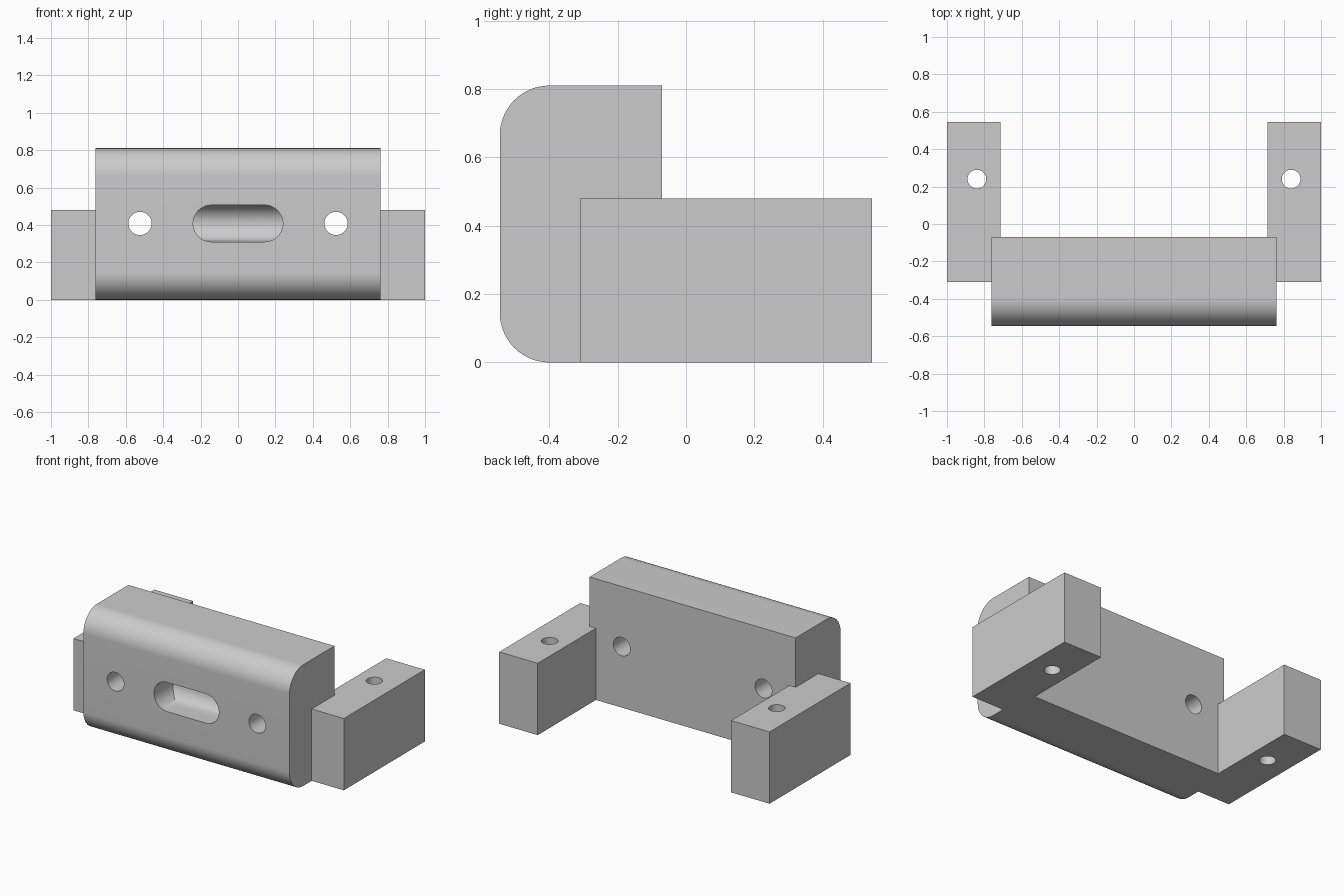
import bpy, bmesh, math
from mathutils import Matrix, Vector

# Remove the default cube
if "Cube" in bpy.data.objects:
    bpy.data.objects.remove(bpy.data.objects["Cube"], do_unlink=True)

grey = bpy.data.materials.new("plain_grey")
grey.use_nodes = True
grey.diffuse_color = (0.6, 0.6, 0.6, 1)
grey.node_tree.nodes["Principled BSDF"].inputs["Base Color"].default_value = (0.6, 0.6, 0.6, 1)

FRONT, BACK, HEIGHT, HALF_WIDTH = -0.545, -0.07, 0.81, 0.762
ROUND = 0.145
HOLE_Z = 0.408
SLOT_R = 0.098


def add_object(name, bm):
    mesh = bpy.data.meshes.new(name)
    bmesh.ops.recalc_face_normals(bm, faces=bm.faces)
    bm.to_mesh(mesh)
    bm.free()
    mesh.materials.append(grey)
    obj = bpy.data.objects.new(name, mesh)
    bpy.context.collection.objects.link(obj)
    return obj


def arc(cx, cy, r, start, end, steps=24):
    return [(cx + r * math.cos(math.radians(start + (end - start) * i / steps)),
             cy + r * math.sin(math.radians(start + (end - start) * i / steps)))
            for i in range(steps + 1)]


def extrude(name, points, move):
    """Face from 3D points, swept along a vector."""
    bm = bmesh.new()
    face = bm.faces.new([bm.verts.new(p) for p in points])
    swept = bmesh.ops.extrude_face_region(bm, geom=[face])["geom"]
    bmesh.ops.translate(bm, vec=Vector(move),
                        verts=[v for v in swept if isinstance(v, bmesh.types.BMVert)])
    return add_object(name, bm)


def box(name, lo, hi):
    bm = bmesh.new()
    lo, hi = Vector(lo), Vector(hi)
    bmesh.ops.create_cube(bm, size=1, matrix=Matrix.Translation((lo + hi) / 2)
                          @ Matrix.Diagonal((*(hi - lo), 1)))
    return add_object(name, bm)


def cylinder(name, centre, radius, depth, rotation=Matrix()):
    bm = bmesh.new()
    bmesh.ops.create_cone(bm, cap_ends=True, segments=48, radius1=radius, radius2=radius,
                          depth=depth, matrix=Matrix.Translation(centre) @ rotation)
    return add_object(name, bm)


def combine(target, tool, operation):
    """Apply a boolean and discard the tool."""
    mod = target.modifiers.new(operation.lower(), 'BOOLEAN')
    mod.operation, mod.object, mod.solver = operation, tool, 'EXACT'
    bpy.context.view_layer.objects.active = target
    bpy.ops.object.modifier_apply(modifier=mod.name)
    bpy.data.objects.remove(tool, do_unlink=True)


# Crossbar with rounded front edges
profile = ([(BACK, 0)] + [(BACK, HEIGHT)]
           + arc(FRONT + ROUND, HEIGHT - ROUND, ROUND, 90, 180)
           + arc(FRONT + ROUND, ROUND, ROUND, 180, 270))
body = extrude("bracket_body", [(-HALF_WIDTH, y, z) for y, z in profile],
               (2 * HALF_WIDTH, 0, 0))

# Side arms
for s in (-1, 1):
    xs = sorted((s * 0.715, s * 1.0))
    combine(body, box("side_arm", (xs[0], -0.31, 0), (xs[1], 0.545, 0.48)), 'UNION')

# Screw holes through the crossbar and the arms
turn = Matrix.Rotation(math.pi / 2, 4, 'X')
for s in (-1, 1):
    combine(body, cylinder("bar_hole", (s * 0.524, -0.3, HOLE_Z), 0.062, 1, turn), 'DIFFERENCE')
    combine(body, cylinder("arm_hole", (s * 0.84, 0.24, 0.25), 0.05, 1), 'DIFFERENCE')

# Finger slot with a half-round floor
outline = (arc(0.24 - SLOT_R, HOLE_Z, SLOT_R, -90, 90)
           + arc(SLOT_R - 0.24, HOLE_Z, SLOT_R, 90, 270))
slot = extrude("slot", [(x, FRONT - 0.1, z) for x, z in outline], (0, 0.4, 0))
floor_y = FRONT + 0.1
trough = ([(FRONT - 0.2, HOLE_Z + SLOT_R)]
          + arc(floor_y, HOLE_Z, SLOT_R, 90, -90, 32)
          + [(FRONT - 0.2, HOLE_Z - SLOT_R)])
combine(slot, extrude("trough", [(-0.4, y, z) for y, z in trough], (0.8, 0, 0)), 'INTERSECT')
combine(body, slot, 'DIFFERENCE')

# Smooth the curved walls, keep the corners sharp
bpy.ops.object.select_all(action='DESELECT')
body.select_set(True)
bpy.context.view_layer.objects.active = body
bpy.ops.object.shade_smooth_by_angle(angle=math.radians(30))
